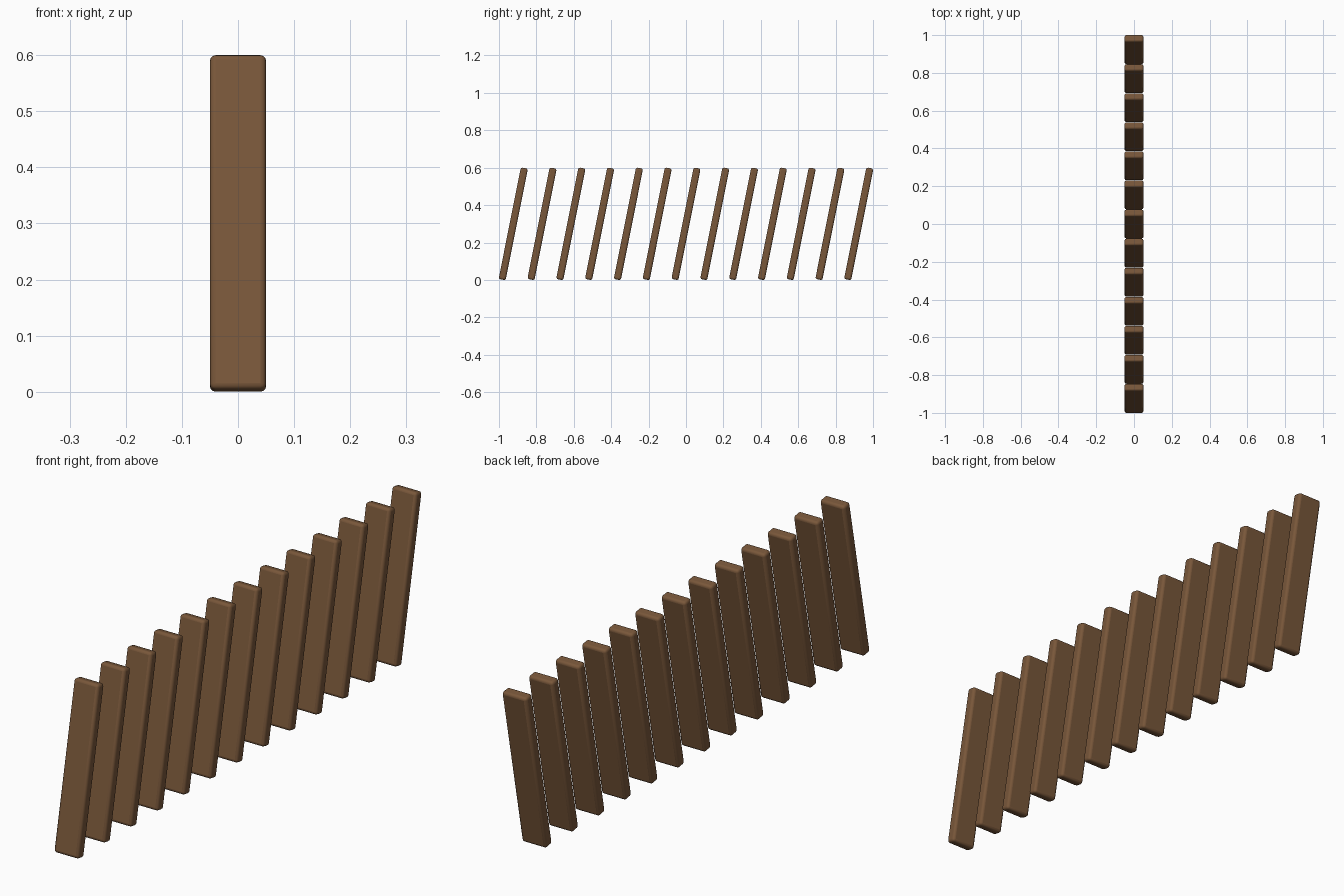
import bpy, math

if "Cube" in bpy.data.objects:
    bpy.data.objects.remove(bpy.data.objects["Cube"])

COUNT = 13
TILT = math.radians(11.3)      # planks lean towards +y
WIDTH, THICK, R = 0.10, 0.038, 0.01
HEIGHT = 0.60

# length and spacing that give the overall extents
core = (HEIGHT - 2 * R - (THICK - 2 * R) * math.sin(TILT)) / math.cos(TILT)
length = core + 2 * R
depth = core * math.sin(TILT) + (THICK - 2 * R) * math.cos(TILT) + 2 * R
half_span = (2.0 - depth) / 2

wood = bpy.data.materials.new("brown wood")
wood.diffuse_color = (0.19, 0.095, 0.042, 1)
wood.use_nodes = True
wood.node_tree.nodes["Principled BSDF"].inputs["Base Color"].default_value = wood.diffuse_color

# row of leaning rounded planks
for i in range(COUNT):
    y = -half_span + 2 * half_span * i / (COUNT - 1)
    bpy.ops.mesh.primitive_cube_add(size=1, location=(0, y, HEIGHT / 2))
    plank = bpy.context.object
    plank.name = f"slat_{i + 1}"
    plank.scale = (WIDTH, THICK, length)
    bpy.ops.object.transform_apply(location=False, rotation=False, scale=True)
    plank.rotation_euler.x = -TILT
    bevel = plank.modifiers.new("rounded edges", 'BEVEL')
    bevel.width = R
    bevel.segments = 3
    plank.data.materials.append(wood)
    bpy.ops.object.shade_smooth_by_angle(angle=math.radians(35))
